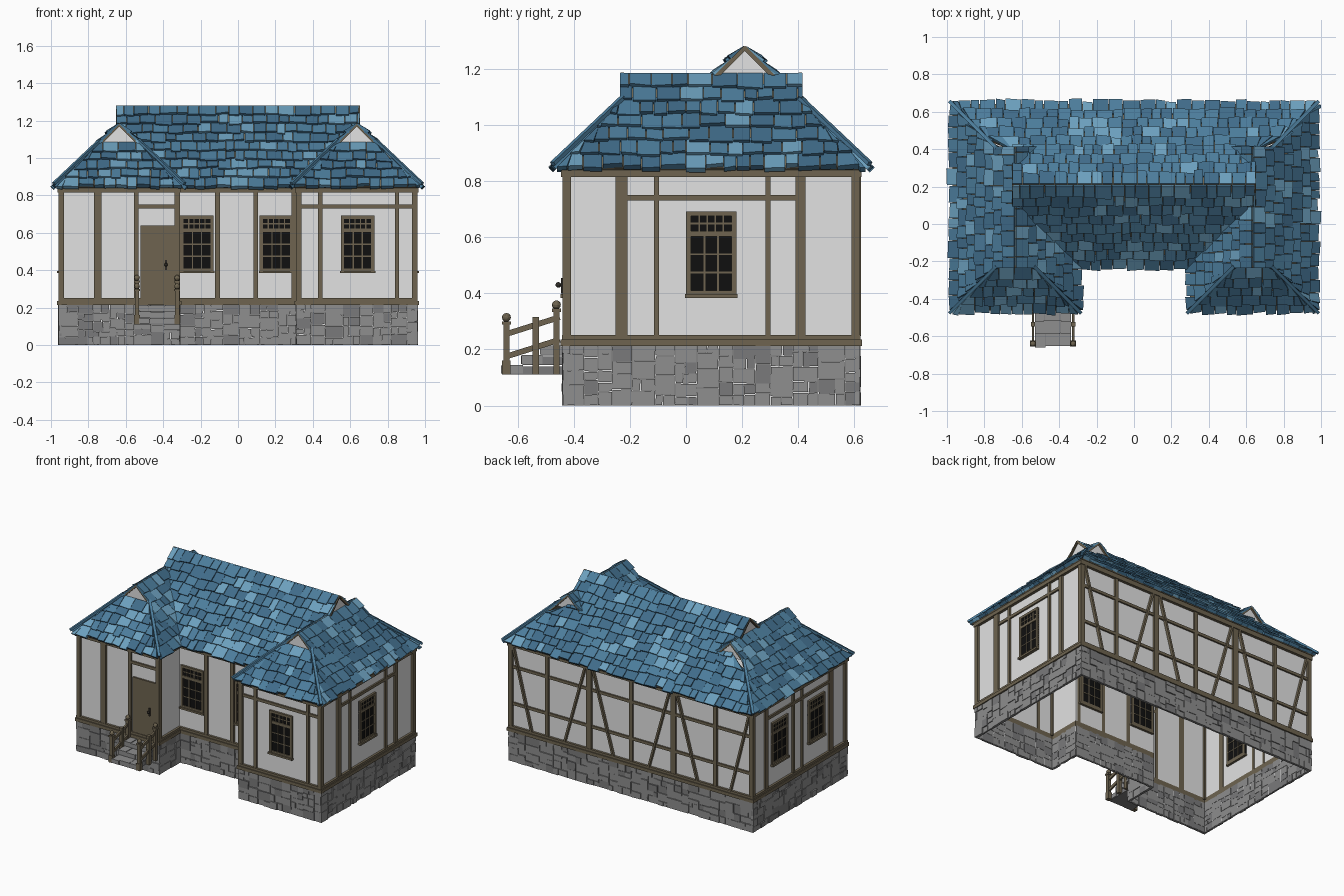
import bpy, bmesh, math, random
from mathutils import Vector as V

if "Cube" in bpy.data.objects:
    bpy.data.objects.remove(bpy.data.objects["Cube"])

random.seed(4)
R = random.uniform


def mat(name, *rgb):
    m = bpy.data.materials.new(name)
    m.diffuse_color = [((c / 255 + .055) / 1.055) ** 2.4 for c in rgb] + [1]
    m.use_nodes = True
    m.node_tree.nodes["Principled BSDF"].inputs["Base Color"].default_value = m.diffuse_color
    return m


PLASTER = mat("plaster", 226, 226, 226)
WOOD = mat("timber", 110, 100, 80)
STONE = mat("stone", 142, 142, 142)
STONE2 = mat("dark_stone", 122, 122, 123)
PALE = mat("pale_blue_tile", 108, 160, 190)
MID = mat("blue_tile", 76, 125, 156)
DEEP = mat("deep_blue_tile", 64, 108, 138)
GLASS = mat("black_glass", 16, 16, 16)
IRON = mat("iron", 45, 42, 38)


class Part:
    """Collects solids into one named object."""
    def __init__(self, name):
        self.name, self.bm, self.mats = name, bmesh.new(), []

    def face_mat(self, m):
        if m not in self.mats:
            self.mats.append(m)
        return self.mats.index(m)

    def hexa(self, p, m):
        v = [self.bm.verts.new(c) for c in p]
        for f in ((3, 2, 1, 0), (4, 5, 6, 7), (0, 1, 5, 4), (1, 2, 6, 5), (2, 3, 7, 6), (3, 0, 4, 7)):
            self.bm.faces.new([v[i] for i in f]).material_index = self.face_mat(m)

    def box(self, x0, x1, y0, y1, z0, z1, m):
        q = ((x0, y0), (x1, y0), (x1, y1), (x0, y1))
        self.hexa([(x, y, z) for z in (z0, z1) for x, y in q], m)

    def beam(self, p, q, w, h, m):
        p, q = V(p), V(q)
        a = (q - p).cross(V((0, 0, 1))).normalized() * w / 2
        b = a.cross(q - p).normalized() * h / 2
        self.hexa([e + i * a + j * b for e in (p, q) for i, j in ((-1, -1), (1, -1), (1, 1), (-1, 1))], m)

    def ball(self, c, r, m):
        g = bmesh.ops.create_uvsphere(self.bm, u_segments=10, v_segments=6, radius=r)
        bmesh.ops.translate(self.bm, verts=g["verts"], vec=c)
        for f in {f for v in g["verts"] for f in v.link_faces}:
            f.material_index = self.face_mat(m)

    def poly(self, pts, m):
        f = self.bm.faces.new([self.bm.verts.new(p) for p in pts])
        f.material_index = self.face_mat(m)

    def finish(self):
        bmesh.ops.recalc_face_normals(self.bm, faces=self.bm.faces)
        me = bpy.data.meshes.new(self.name)
        self.bm.to_mesh(me)
        for m in self.mats:
            me.materials.append(m)
        bpy.context.collection.objects.link(bpy.data.objects.new(self.name, me))


# Wall runs: (axis, plane position, outward sign, start, end)
FL = ("y", -.425, -1, -.945, -.325)
FR = ("y", -.425, -1, .325, .945)
CEN = ("y", -.19, -1, -.325, .325)
NL = ("x", -.325, 1, -.425, -.19)
NR = ("x", .325, -1, -.425, -.19)
RIGHT = ("x", .945, 1, -.425, .605)
LEFT = ("x", -.945, -1, -.425, .605)
BACK = ("y", .605, 1, -.945, .945)
RUNS = (FL, FR, CEN, NL, NR, RIGHT, LEFT, BACK)


def pt(run, s, d, z):
    o = run[1] + run[2] * d
    return (s, o, z) if run[0] == "y" else (o, s, z)


def slab(part, run, s0, s1, z0, z1, d0, d1, m, j=0):
    q = [(s + R(-j, j), z + R(-j, j)) for s, z in ((s0, z0), (s1, z0), (s1, z1), (s0, z1))]
    q = [(s, max(0, z)) for s, z in q]
    part.hexa([pt(run, s, d, z) for d in (d0, d1) for s, z in q], m)


# Plaster shell, open underneath
w = Part("plaster_walls")
outline = [(-.945, -.425), (-.325, -.425), (-.325, -.19), (.325, -.19), (.325, -.425),
           (.945, -.425), (.945, .605), (-.945, .605)]
for a, b in zip(outline, outline[1:] + outline[:1]):
    w.poly([(*a, 0), (*b, 0), (*b, .845), (*a, .845)], PLASTER)
w.poly([(*a, .845) for a in outline], PLASTER)
bmesh.ops.remove_doubles(w.bm, verts=w.bm.verts, dist=1e-5)
w.finish()

# Irregular masonry plinth
st = Part("stone_plinth")


def masonry(run, s0, s1, z0, z1):
    a, b = s1 - s0, z1 - z0
    k = R(.35, .65)
    if a > .12 or (a > .07 and a > 1.7 * b):
        masonry(run, s0, s0 + a * k, z0, z1)
        masonry(run, s0 + a * k, s1, z0, z1)
    elif b > .075:
        masonry(run, s0, s1, z0, z0 + b * k)
        masonry(run, s0, s1, z0 + b * k, z1)
    else:
        slab(st, run, s0 + .001, s1 - .001, z0 + .001, z1 - .001, -.002, R(.01, .018),
             STONE if R(0, 1) < .75 else STONE2, .0015)


for r in RUNS:
    e = -.015 if r in (NL, NR) else .015
    masonry(r, r[3] - (0 if r in (NL, NR, CEN) else e), r[4] + (0 if r in (NL, NR, CEN) else e), 0, .22)
st.finish()

# Timber frame
t = Part("timber_frame")


def post(run, s, wd=.024, d=.014):
    slab(t, run, s - wd / 2, s + wd / 2, .24, .83, -.002, d, WOOD)


def rail(run, a, b, z, h=.02):
    slab(t, run, a, b, z - h / 2, z + h / 2, -.002, .011, WOOD)


for r in RUNS:
    e = 0 if r in (NL, NR, CEN) else 1
    slab(t, r, r[3] - .022 * e, r[4] + .022 * e, .213, .236, -.002, .022, WOOD)
    slab(t, r, r[3] - .016 * e, r[4] + .016 * e, .236, .252, -.002, .016, WOOD)
    slab(t, r, r[3] - .02 * e, r[4] + .02 * e, .815, .85, -.002, .02, WOOD)
for sx in (-1, 1):                                   # corner posts
    for x, y in ((.945, -.425), (.945, .605), (.325, -.425)):
        t.box(sx * x - .015, sx * x + .015, y - .015, y + .015, .24, .83, WOOD)
for r, items in ((FL, ((-.75, .04), (-.545, .024))), (FR, ((.44, .022), (.85, .022))),
                 (CEN, ((-.11, .026), (.095, .026), (.3, .026))),
                 (RIGHT, ((-.23, .042), (-.105, .018), (.293, .018), (.408, .034))),
                 (LEFT, ((.46, .034), (.16, .018), (.06, .018), (-.26, .042))),
                 (BACK, ((-.66, .026), (-.33, .04), (0, .026), (.33, .04), (.66, .026)))):
    for s, wd in items:
        post(r, s, wd)
for r, a, b, z in ((FL, -.545, -.325, .74), (FR, .325, .945, .74), (RIGHT, -.23, .41, .74),
                   (LEFT, -.26, .46, .74), (BACK, -.945, .945, .67), (BACK, -.945, .945, .41)):
    rail(r, a, b, z)
for sx in (-1, 1):                                   # rear diagonal braces
    for a, b in ((.925, .78), (.36, .52), (.30, .14)):
        t.beam((sx * a, .612, .82), (sx * b, .612, .25), .024, .014, WOOD)
t.finish()


# Windows: black pane, frame, 3x3 lower lights and 5x2 transom
def window(name, run, c):
    p = Part(name)
    a, b = c - .09, c + .09
    slab(p, run, a, b, .39, .69, -.012, .006, GLASS)
    for s0, s1, z0, z1, d in ((a, a + .018, .39, .69, .014), (b - .018, b, .39, .69, .014),
                              (a, b, .675, .692, .014), (a, b, .603, .622, .012),
                              (a, b, .395, .41, .012), (a - .004, b + .004, .384, .397, .022)):
        slab(p, run, s0, s1, z0, z1, -.016, d, WOOD)
    for n, z0, z1, rows in ((3, .41, .603, 3), (5, .622, .675, 2)):
        for i in range(1, n):
            s = a + .018 + .144 * i / n
            slab(p, run, s - .003, s + .003, z0, z1, -.015, .009, WOOD)
        for i in range(1, rows):
            z = z0 + (z1 - z0) * i / rows
            slab(p, run, a, b, z - .003, z + .003, -.015, .009, WOOD)
    p.finish()


for n, r, c in (("window_centre_left", CEN, -.22), ("window_centre_right", CEN, .205),
                ("window_wing", FR, .64), ("window_right", RIGHT, .09),
                ("window_left_rear", LEFT, .31), ("window_left_front", LEFT, -.1)):
    window(n, r, c)

# Door with handle
d = Part("door")
slab(d, FL, -.52, -.34, .215, .64, -.002, .012, WOOD)
slab(d, FL, -.39, -.38, .40, .455, .012, .02, IRON)
d.ball((-.385, -.455, .43), .01, IRON)
d.finish()

# Entrance steps and railings
s = Part("entrance_steps")
for i in range(3):
    y, z = -.655 + .068 * i, .11 + .034 * i
    s.box(-.525, -.34, y + .004, -.43, z, z + .03, STONE2)
    xs = [-.53, R(-.49, -.46), R(-.42, -.38), -.335]
    for a, b in zip(xs, xs[1:]):
        s.box(a + .001, b - .001, y + R(-.005, .004), y + .075, z + .004, z + .034 + R(-.002, .003), STONE)
s.finish()
h = Part("step_railings")
for x in (-.54, -.325):
    h.box(x - .015, x + .015, -.655, -.625, .11, .16, WOOD)
    for y, top, wd in ((-.64, .30, .011), (-.535, .315, .012), (-.462, .345, .011)):
        h.box(x - wd, x + wd, y - wd, y + wd, .11, top, WOOD)
    for y, top in ((-.64, .30), (-.462, .345)):
        h.box(x - .016, x + .016, y - .016, y + .016, top - .012, top, WOOD)
        h.ball((x, y, top + .014), .016, WOOD)
    for z in (.175, .255):
        h.beam((x, -.64, z), (x, -.45, z + .06), .012, .02, WOOD)
h.finish()


# Roof planes at 45 degrees, covered in overlapping irregular tiles
def roof(name, at, tmax, lo, hi):
    """at(s, t, h): s along the eave, t inward run, h lift off the plane."""
    p = Part(name)
    n = round(tmax / .048)
    dt = tmax / n

    def clamp(s, u):
        return min(max(s, lo(u)), hi(u))
    for k in range(n):
        t0, t1 = k * dt, (k + 1) * dt
        mid = t0 + dt * .5
        a, b = lo(mid), hi(mid)
        p.hexa([at(x, u, g) for g in (-.008, .002) for x, u in
                ((lo(t0 + 1e-4), t0), (hi(t0 + 1e-4), t0), (hi(t1 - 1e-4), t1), (lo(t1 - 1e-4), t1))], WOOD)
        x = lo(t0) - R(0, .05)
        while x < hi(t0 + 1e-4):
            wd = R(.045, .095)
            u0, u1 = t0 - R(0, .014), min(t1 + .008, tmax)
            q = [(clamp(x + .0015, t0 + 1e-4), u0), (clamp(x + wd - .0015, t0 + 1e-4), u0 + R(-.005, .005)),
                 (clamp(x + wd - .0015, u1), u1), (clamp(x + .0015, u1), u1)]
            if q[1][0] - q[0][0] > .004:
                h0, h1 = R(.018, .026), R(.018, .026)
                m = random.choices((PALE, MID, DEEP), (.17, .43, .4))[0]
                p.hexa([at(*q[0], 0), at(*q[1], 0), at(*q[2], -.002), at(*q[3], -.002),
                        at(*q[0], h0), at(*q[1], h1), at(*q[2], .008), at(*q[3], .008)], m)
            x += wd
    p.finish()


Z, G, K = .845, .235, .7071
roof("main_roof_front", lambda s, t, h: (s, -.22 + t - h * K, Z + t + h * K), .43,
     lambda t: -min(.65, .33 + t), lambda t: min(.65, .33 + t))
roof("main_roof_back", lambda s, t, h: (s, .64 - t + h * K, Z + t + h * K), .43,
     lambda t: -(.97 - t if t < G else .65), lambda t: .97 - t if t < G else .65)
tr = Part("roof_trim")
for sx, side in ((-1, "left"), (1, "right")):
    roof(side + "_wing_roof_outer", lambda s, t, h: (sx * (.97 - t + h * K), s, Z + t + h * K), .335,
         lambda t: -.46 + t if t < G else -.235, lambda t: .64 - t if t < G else .415)
    roof(side + "_wing_roof_inner", lambda s, t, h: (sx * (.30 + t - h * K), s, Z + t + h * K), .335,
         lambda t: -.46 + t if t < G else -.235, lambda t: -.2 + t if t < G else .415)
    roof(side + "_wing_roof_hip", lambda s, t, h: (sx * s, -.46 + t - h * K, Z + t + h * K), G,
         lambda t: .30 + t, lambda t: .97 - t)
    # Hip caps
    for a, b, c, e in ((.985, -.475, .735, -.225), (.285, -.475, .535, -.225), (.985, .655, .735, .405)):
        tr.beam((sx * a, b, .862), (sx * c, e, 1.098), .018, .014, MID)
    # Gablets with barge boards
    for y, o in ((-.222, -1), (.402, 1)):
        tr.poly([(sx * .535, y, 1.075), (sx * .735, y, 1.075), (sx * .635, y, 1.182)], PLASTER)
        for x in (.525, .745):
            tr.beam((sx * x, y + o * .005, 1.075), (sx * .635, y + o * .005, 1.183), .012, .01, WOOD)
    tr.poly([(sx * .642, .10, 1.165), (sx * .642, .32, 1.165), (sx * .642, .21, 1.276)], PLASTER)
    for y in (.10, .32):
        tr.beam((sx * .647, y, 1.168), (sx * .647, .21, 1.278), .012, .01, WOOD)
tr.finish()
